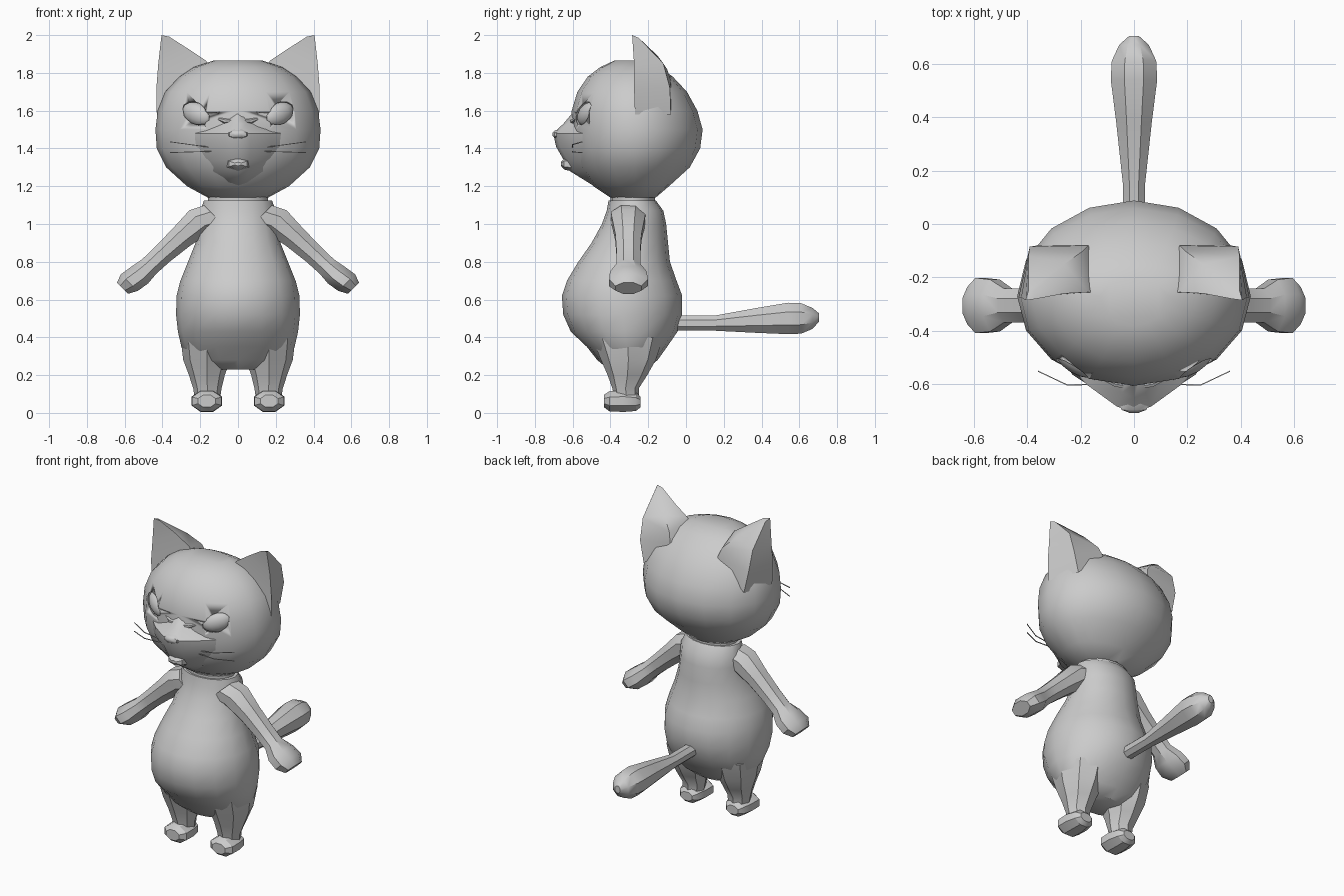
import bpy, bmesh, math
from mathutils import Vector, Matrix

if "Cube" in bpy.data.objects:
    bpy.data.objects.remove(bpy.data.objects["Cube"])

fur = bpy.data.materials.new("grey fur")
fur.diffuse_color = (0.6, 0.6, 0.6, 1)
fur.use_nodes = True
fur.node_tree.nodes["Principled BSDF"].inputs["Base Color"].default_value = fur.diffuse_color


def finish(name, bm, angle=40, mirror=False):
    bmesh.ops.recalc_face_normals(bm, faces=bm.faces)
    me = bpy.data.meshes.new(name)
    bm.to_mesh(me)
    bm.free()
    me.materials.append(fur)
    for p in me.polygons:
        p.use_smooth = True
    me.set_sharp_from_angle(angle=math.radians(angle))
    ob = bpy.data.objects.new(name, me)
    bpy.context.collection.objects.link(ob)
    if mirror:
        ob.modifiers.new("Mirror", 'MIRROR').use_mirror_merge = False
    return ob


def loft(name, rings, angle=40, mirror=False):
    """Skin a list of point rings and cap both ends."""
    bm = bmesh.new()
    rows = [[bm.verts.new(p) for p in r] for r in rings]
    n = len(rows[0])
    for a, b in zip(rows, rows[1:]):
        for i in range(n):
            j = (i + 1) % n
            bm.faces.new((a[i], a[j], b[j], b[i]))
    bm.faces.new(rows[0])
    bm.faces.new(rows[-1])
    return finish(name, bm, angle, mirror)


def level(z, w, front, back, n=16, cx=0, cy=None):
    """Horizontal oval; front and back depth may differ."""
    cy = (front + back) / 2 if cy is None else cy
    pts = []
    for i in range(n):
        a = 2 * math.pi * i / n
        s = math.sin(a)
        depth = back - cy if s > 0 else cy - front
        pts.append((cx + w * math.cos(a), cy + depth * s, z))
    return pts


def oval(c, u, v, n=8):
    """Oval around c spanned by two half-axis vectors."""
    c, u, v = Vector(c), Vector(u), Vector(v)
    return [c + u * math.cos(2 * math.pi * (i + .5) / n)
            + v * math.sin(2 * math.pi * (i + .5) / n) for i in range(n)]


def eye_shape(name, grow, mirror):
    bm = bmesh.new()
    turn = (Matrix.Translation((0.215, -0.515, 1.58)) @ Matrix.Rotation(math.radians(32), 4, 'Z')
            @ Matrix.Rotation(math.radians(-20), 4, 'Y')
            @ Matrix.Diagonal((0.095 * grow, 0.045 * grow, 0.06 * grow, 1)))
    bmesh.ops.create_uvsphere(bm, u_segments=14, v_segments=8, radius=1, matrix=turn)
    return finish(name, bm, 60, mirror)


# head
head = loft("head", [level(z, w, f, b, 16, 0, -0.27) for z, w, f, b in (
    (1.14, .16, -.40, -.16), (1.20, .27, -.49, -.09), (1.30, .38, -.57, .02),
    (1.40, .43, -.60, .075), (1.50, .437, -.605, .088), (1.60, .425, -.605, .06),
    (1.70, .385, -.575, .005), (1.78, .31, -.52, -.07), (1.83, .235, -.455, -.14),
    (1.865, .13, -.38, -.21))])

# eyes set into shallow sockets
socket = eye_shape("socket_cutter", 1.13, True)
socket.hide_render = True
socket.hide_set(True)
cut = head.modifiers.new("Sockets", 'BOOLEAN')
cut.operation = 'DIFFERENCE'
cut.object = socket
eye_shape("eyes", 1.0, True)

# wedge-shaped muzzle
rings = []
for z, w, f in ((1.19, .20, -.47), (1.28, .26, -.615), (1.335, .28, -.645), (1.41, .30, -.688),
                (1.48, .29, -.703), (1.53, .20, -.65), (1.59, .10, -.60)):
    side = [(w * .22, f + .02), (w * .6, f + .1), (w, f + .22)]
    rings.append([(-x, y, z) for x, y in reversed(side)] + [(0, f, z)] + [(x, y, z) for x, y in side])
loft("muzzle", rings, 50)

# nose tip and lower lip
loft("nose", [oval((0, y, z), (w, 0, 0), (0, 0, h)) for y, z, w, h in (
    (-.66, 1.475, .065, .03), (-.695, 1.475, .05, .022), (-.706, 1.475, .02, .01))])
loft("lower_lip", [oval((0, y, 1.318), (w, 0, 0), (0, 0, h), 6) for y, w, h in (
    (-.60, .07, .04), (-.645, .055, .03), (-.662, .02, .01))])

# brow ridges slanting down to the nose
loft("brow", [oval(c, (0, r, 0), (0, 0, r), 6) for c, r in (
    ((.02, -.608, 1.545), .008), ((.07, -.598, 1.545), .013), ((.115, -.58, 1.56), .006))], 40, True)

# whiskers
for name, z0, z1 in (("upper_whisker", 1.405, 1.435), ("lower_whisker", 1.385, 1.378)):
    loft(name, [oval((x, y, z0 + (z1 - z0) * t), (0, .003, 0), (0, 0, .003), 4) for x, y, t in (
        (.14, -.60, 0), (.25, -.602, .5), (.36, -.55, 1))], 40, True)

# ears: flat front, rounded back
loft("ear", [
    [(.14, -.26, 1.82), (.17, -.08, 1.76), (.36, -.08, 1.58), (.43, -.27, 1.58)],
    [(.17, -.255, 1.865), (.19, -.10, 1.82), (.39, -.085, 1.72), (.432, -.275, 1.72)],
    [(.26, -.26, 1.925), (.26, -.15, 1.89), (.395, -.12, 1.85), (.422, -.275, 1.85)],
    [(.365, -.28, 1.992), (.375, -.255, 1.985), (.395, -.25, 1.985), (.405, -.285, 2.0)]], 45, True)

# neck
loft("neck", [level(z, .16, -.40, -.165) for z in (1.10, 1.16)])

# pear-shaped body
loft("body", [level(z, w, f, b) for z, w, f, b in (
    (.23, .16, -.41, -.21), (.28, .25, -.47, -.15), (.35, .30, -.525, -.10), (.43, .318, -.61, -.045),
    (.52, .328, -.65, -.02), (.62, .325, -.657, -.02), (.70, .305, -.63, -.05),
    (.80, .265, -.57, -.085), (.90, .225, -.50, -.095), (1.0, .205, -.445, -.105),
    (1.07, .20, -.42, -.12), (1.125, .18, -.41, -.16))])

# arms ending in round paws
down = Vector((.707, 0, .707))
loft("arm", [oval((x, -.305, z), down * r, (0, d, 0)) for x, z, r, d in (
    (.12, 1.04, .09, .10), (.20, 1.015, .088, .095), (.30, .93, .070, .075), (.40, .84, .060, .068),
    (.47, .775, .058, .068), (.52, .73, .068, .105), (.575, .69, .068, .112),
    (.612, .66, .045, .075))], 35, True)

# legs
loft("leg", [level(z, w, f, b, 8, x) for z, w, f, b, x in (
    (.08, .068, -.38, -.25, .162), (.13, .075, -.39, -.25, .162), (.20, .095, -.415, -.205, .165),
    (.28, .125, -.45, -.16, .165), (.40, .14, -.50, -.12, .165))], 35, True)

# feet
loft("foot", [oval((.165, y, (lo + hi) / 2), (w, 0, 0), (0, 0, (hi - lo) * .54)) for y, w, lo, hi in (
    (-.435, .05, .03, .095), (-.405, .085, .008, .115), (-.33, .087, .005, .12),
    (-.265, .07, .01, .11), (-.24, .045, .03, .085))], 30, True)

# club-shaped tail
loft("tail", [oval((0, y, z), (w, 0, 0), (0, 0, h)) for y, z, w, h in (
    (-.08, .475, .045, .043), (.15, .475, .045, .043), (.38, .49, .072, .072), (.54, .50, .094, .09),
    (.61, .50, .09, .087), (.67, .50, .06, .06), (.703, .505, .02, .025))], 35)
